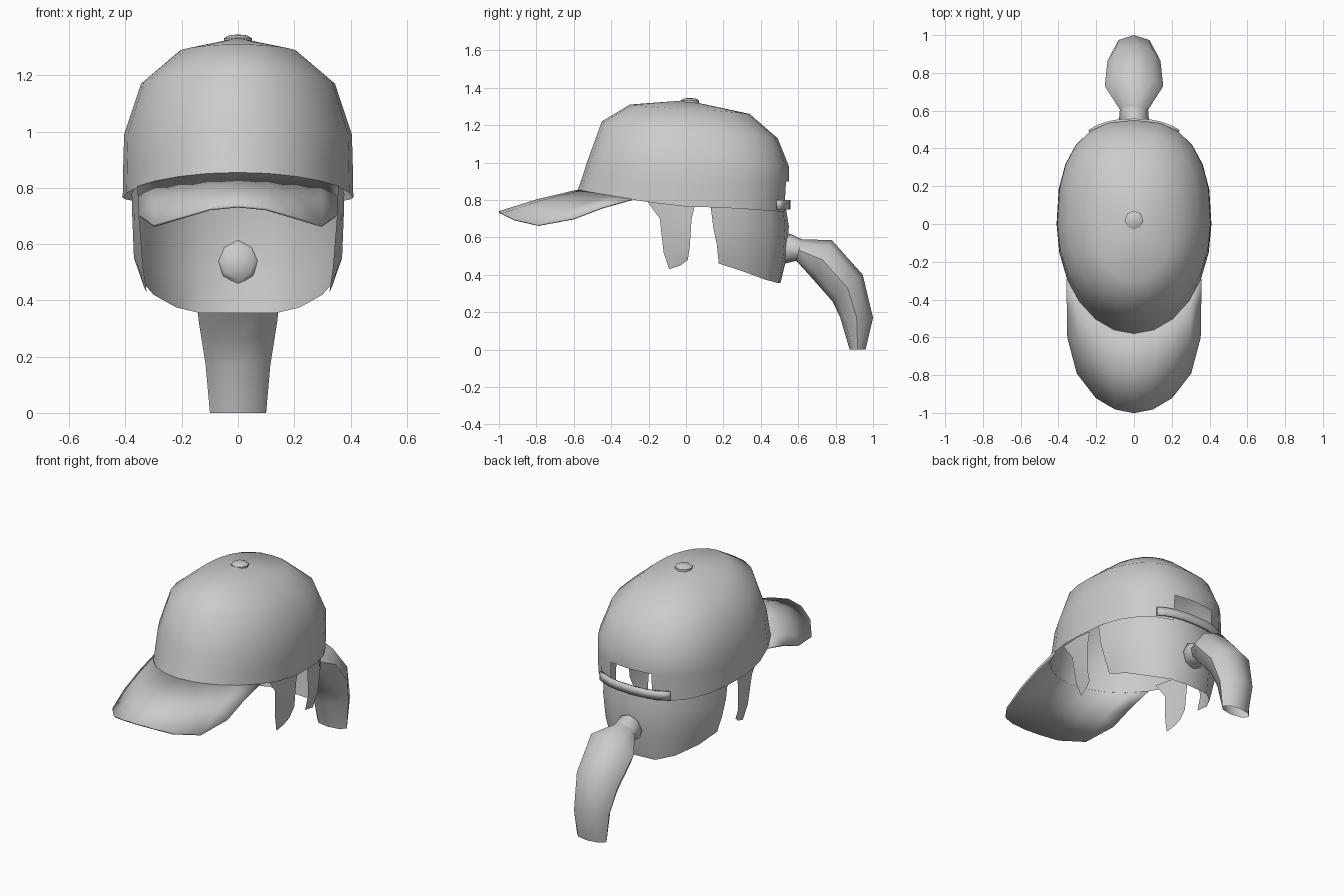
import bpy, bmesh, math

if "Cube" in bpy.data.objects:
    bpy.data.objects.remove(bpy.data.objects["Cube"])

N = 24  # segments around the crown


def make(name, rows, closed=False, mirror=False, thick=0, skip=(), angle=50):
    """Skin a grid of point rows; optional mirror over x and thickness."""
    bm = bmesh.new()
    g = [[bm.verts.new(p) for p in r] for r in rows]
    n = len(rows[0])
    for i in range(len(rows) - 1):
        for j in range(n if closed else n - 1):
            if (i, j) not in skip:
                k = (j + 1) % n
                bm.faces.new((g[i][j], g[i][k], g[i + 1][k], g[i + 1][j]))
    bmesh.ops.remove_doubles(bm, verts=bm.verts, dist=0.0005)
    bmesh.ops.recalc_face_normals(bm, faces=bm.faces)
    me = bpy.data.meshes.new(name)
    bm.to_mesh(me)
    bm.free()
    ob = bpy.data.objects.new(name, me)
    bpy.context.collection.objects.link(ob)
    bpy.ops.object.select_all(action='DESELECT')
    ob.select_set(True)
    bpy.context.view_layer.objects.active = ob
    bpy.ops.object.shade_smooth_by_angle(angle=math.radians(angle))
    if mirror:
        ob.modifiers.new("mirror", 'MIRROR')
    if thick:
        s = ob.modifiers.new("thickness", 'SOLIDIFY')
        s.thickness, s.offset = thick, 0
    return ob


def crown_point(deg, w, yf, yb, zf, zs, zb):
    """Point of a crown ring, 0 degrees at the front: round front, squarer back."""
    a = math.radians(deg)
    s, c = math.sin(a), math.cos(a)
    e = 1.0 if c > 0 else 0.8
    x = math.copysign(abs(s) ** e, s) * w
    y = abs(c) ** e * (yf if c > 0 else yb)
    z = zs + ((zf if c > 0 else zb) - zs) * abs(c) ** 1.2
    return (x, y, z)


# Crown: half width, front y, back y, front z, side z, back z
levels = [
    (.41, -.58, .54, .85, .765, .735),
    (.408, -.555, .55, .92, .88, .90),
    (.405, -.53, .55, 1.00, .99, .98),
    (.345, -.45, .49, 1.22, 1.17, 1.13),
    (.21, -.30, .34, 1.31, 1.285, 1.26),
    (0, 0, 0, 1.333, 1.333, 1.333),
]
rings = [[crown_point(j * 360 / N, *L) for j in range(N)] for L in levels]
make("cap_crown", rings, closed=True, skip={(0, N // 2 - 1), (0, N // 2)}, angle=60)

# Brim: from the front of the crown rim to a drooping outer edge
outer = [(0, -1, .735), (.1, -.98, .725), (.2, -.92, .695), (.30, -.79, .665), (.35, -.6, .70)]
inner = [rings[0][j] for j in range(5)]
brim = []
for t, lift in ((0, 0), (.5, .008), (1, 0)):
    brim.append([tuple(p + (q - p) * t + (lift if k == 2 else 0)
                       for k, (p, q) in enumerate(zip(a, b)))
                 for a, b in zip(inner, outer)])
make("cap_brim", brim, mirror=True, thick=.01)

# Adjuster strap across the back opening
strap = [[crown_point(d, .415, 0, .55, z, z, z) for d in (150, 157, 165, 172, 180, 188, 195, 203, 210)]
         for z in (.75, .80)]
make("back_strap", strap, thick=.016)

# Button on top
button = [[(r * math.cos(k * math.pi / 4), .02 + r * math.sin(k * math.pi / 4), z) for k in range(8)]
          for r, z in ((.05, 1.315), (.05, 1.332), (.03, 1.343), (0, 1.345))]
make("top_button", button, closed=True)

# Hair wrapping the back of the head (right half, mirrored)
back_hair = [
    [(0, .53, .78), (.12, .515, .78), (.24, .45, .78), (.35, .28, .78), (.378, .13, .78)],
    [(0, .55, .66), (.13, .53, .66), (.25, .45, .65), (.35, .30, .65), (.374, .145, .66)],
    [(0, .54, .50), (.13, .52, .50), (.24, .44, .50), (.335, .30, .53), (.362, .165, .56)],
    [(0, .505, .355), (.135, .495, .355), (.22, .42, .375), (.30, .30, .42), (.335, .175, .46)],
]
make("back_hair", back_hair, mirror=True)

# Sideburn locks in front of the ears
lock = [
    [(.35, -.22, .81), (.37, -.08, .80), (.378, .05, .78)],
    [(.352, -.14, .70), (.37, -.06, .70), (.376, .03, .70)],
    [(.338, -.12, .52), (.358, -.05, .53), (.37, .02, .55)],
    [(.325, -.09, .43), (.335, -.03, .45), (.345, .01, .48)],
]
make("sideburn", lock, mirror=True)


def tail(name, sections, sides=8):
    """Loft oval rings given as top (y, z), bottom (y, z), half width."""
    rows = []
    for (ty, tz), (by, bz), w in sections:
        row = []
        for k in range(sides):
            a = k * 2 * math.pi / sides
            c = math.cos(a) / 2
            row.append((w * math.sin(a), (ty + by) / 2 + (ty - by) * c, (tz + bz) / 2 + (tz - bz) * c))
        rows.append(row)
    make(name, rows, closed=True)


# Hair tie and ponytail
tail("hair_tie", [
    ((.505, .54), (.505, .54), 0),
    ((.53, .60), (.515, .48), .06),
    ((.555, .62), (.53, .46), .08),
    ((.62, .59), (.59, .475), .075),
])
tail("ponytail", [
    ((.61, .59), (.585, .48), .07),
    ((.78, .585), (.68, .375), .155),
    ((.945, .40), (.785, .255), .14),
    ((1.0, .17), (.825, .17), .115),
    ((.96, 0), (.875, 0), .10),
])
